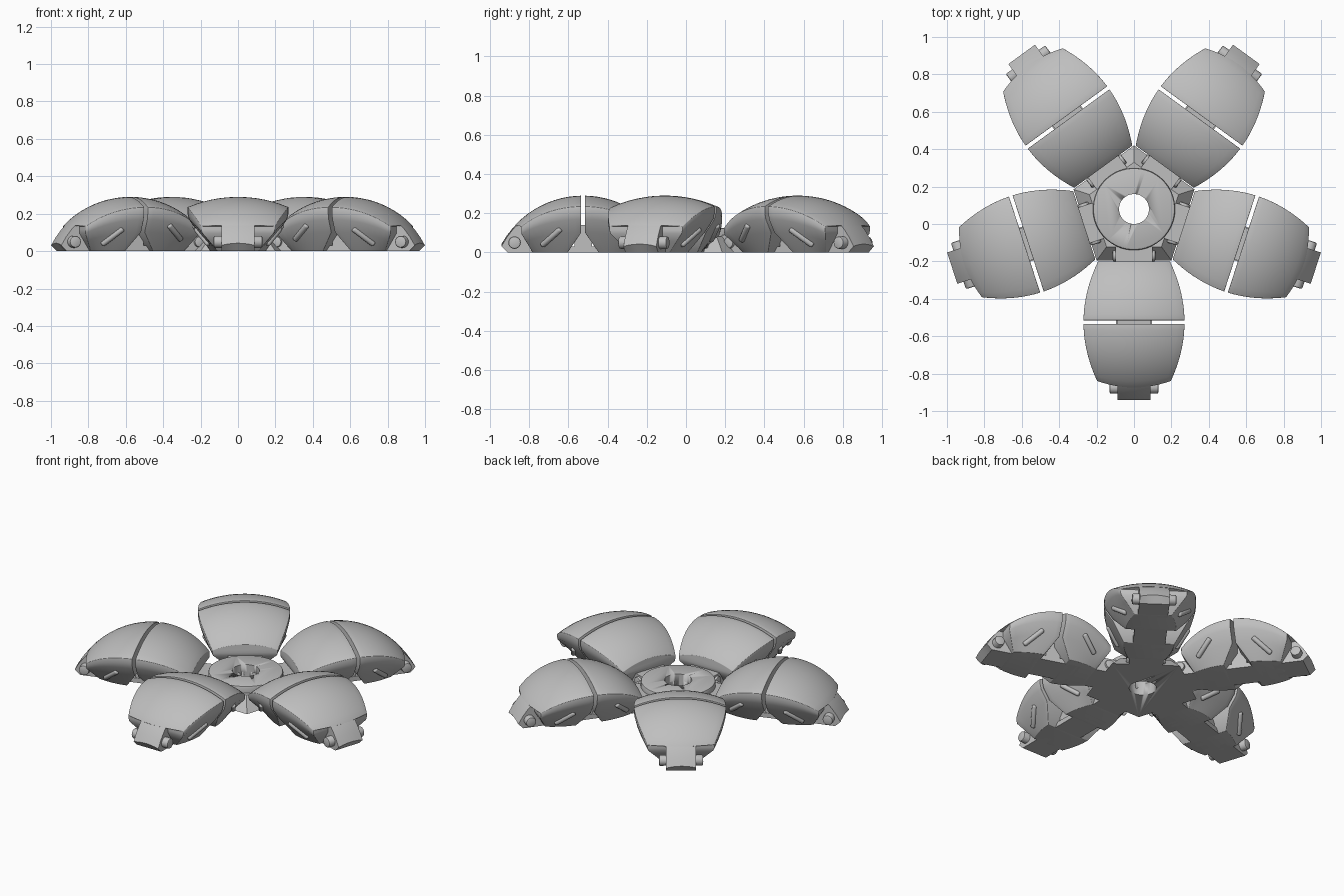
import bpy, bmesh, math
from mathutils import Matrix, Vector

if "Cube" in bpy.data.objects:
    bpy.data.objects.remove(bpy.data.objects["Cube"], do_unlink=True)

# One plain grey plastic for everything
grey = bpy.data.materials.new("plain_grey")
grey.use_nodes = True
colour = (0.52, 0.52, 0.52, 1)
grey.diffuse_color = colour
grey.node_tree.nodes["Principled BSDF"].inputs["Base Color"].default_value = colour

CENTRE = Vector((0, 0.08, 0))   # hub axis
MID = 0.605                     # radius of the knuckle between two segments
ARMS = 5


def finish(bm, name, bevel=0.0, segments=2):
    """Round the hard edges, shade smooth and return the mesh."""
    bmesh.ops.recalc_face_normals(bm, faces=bm.faces[:])
    if bevel:
        hard = [e for e in bm.edges
                if len(e.link_faces) == 2 and e.calc_face_angle(0) > math.radians(42)]
        bmesh.ops.bevel(bm, geom=hard, offset=bevel, segments=segments,
                        profile=0.5, affect='EDGES', clamp_overlap=True)
    mesh = bpy.data.meshes.new(name)
    bm.to_mesh(mesh)
    bm.free()
    mesh.materials.append(grey)
    mesh.polygons.foreach_set("use_smooth", [True] * len(mesh.polygons))
    mesh.set_sharp_from_angle(angle=math.radians(35))
    return mesh


def add(mesh, name, turn=0.0, at=CENTRE):
    ob = bpy.data.objects.new(name, mesh)
    ob.location = at
    ob.rotation_euler.z = turn
    bpy.context.scene.collection.objects.link(ob)
    return ob


def on_arms(mesh):
    for k in range(ARMS):
        add(mesh, f"{mesh.name}_{k + 1}", math.radians(-90 + 72 * k))


def dome(d, v):
    """Height of the shell, d along the arm from the knuckle, v across."""
    return math.sqrt(0.2275 - d * d - 0.68 * v * v) - 0.187


def half_width(d):
    return 0.27 - 0.74 * d * d


def loft(bm, rings):
    rows = [[bm.verts.new(p) for p in ring] for ring in rings]
    n = len(rows[0])
    for a, b in zip(rows, rows[1:]):
        for i in range(n):
            j = (i + 1) % n
            bm.faces.new((a[i], a[j], b[j], b[i]))
    # caps made of strips between mirrored points
    for row in (rows[0], rows[-1]):
        for i in range(n // 2 - 1):
            quad = [row[i], row[i + 1], row[n - 2 - i], row[n - 1 - i]]
            bm.faces.new(list(dict.fromkeys(quad)))


# Side levels: share of the half width, share of the rim height
LEVELS = [(0.55, 0), (0.80, 0.43), (0.97, 0.72), (1, 0.86)]


def segment(name, side, length, bulge, steps=10):
    rings = []
    for s in range(steps + 1):
        t = s / steps
        d0 = 0.01 + (length - 0.01) * t
        w = half_width(d0)
        rim = dome(d0, w)
        left = []
        for f, h in LEVELS:
            near = 0.01 + 0.16 * max(0, 0.43 - h)
            far = length - 0.08 * max(0, 0.72 - h)
            left.append((MID + side * (near + (far - near) * t), f * w, h * rim))
        top = []
        for i in range(14):
            f = 1 - 2 * i / 13
            d = d0 + bulge * (1 - f * f) * t
            top.append((MID + side * d, f * w, dome(d, f * w)))
        right = [(x, -y, z) for x, y, z in reversed(left)]
        rings.append(left + top + right)
    bm = bmesh.new()
    loft(bm, rings)
    on_arms(finish(bm, name, 0.014, 3))


segment("inner_segment", -1, 0.325, 0.0)
segment("outer_segment", 1, 0.315, 0.035)

# Square finger tab at the end of each arm
rings = []
for i in range(7):
    v = -0.088 + 0.176 * i / 6
    top = [(MID + d, v, dome(d, v) - 0.002) for d in (0.417, 0.39, 0.36, 0.33, 0.3, 0.27)]
    rings.append([(MID + 0.2, v, 0), (MID + 0.385, v, 0)] + top)
bm = bmesh.new()
rows = [[bm.verts.new(p) for p in r] for r in rings]
for a, b in zip(rows, rows[1:]):
    for i in range(len(a)):
        j = (i + 1) % len(a)
        bm.faces.new((a[i], a[j], b[j], b[i]))
bm.faces.new(rows[0])
bm.faces.new(rows[-1])
on_arms(finish(bm, "finger_tab"))


def rod(bm, a, b, radius):
    a, b = Vector(a), Vector(b)
    turn = (b - a).to_track_quat('Z', 'Y').to_matrix().to_4x4()
    bmesh.ops.create_cone(bm, cap_ends=True, segments=20, radius1=radius, radius2=radius,
                          depth=(b - a).length,
                          matrix=Matrix.Translation((a + b) / 2) @ turn)


def cross_pin(name, u, z, radius, half):
    bm = bmesh.new()
    rod(bm, (u, -half, z), (u, half, z), radius)
    on_arms(finish(bm, name, 0.008))


cross_pin("tip_pin", 0.955, 0.05, 0.032, 0.13)
cross_pin("knuckle_pin", MID, 0.11, 0.025, 0.09)
cross_pin("hub_pin", 0.25, 0.05, 0.03, 0.115)


def block(name, u0, u1, half, z0, z1):
    bm = bmesh.new()
    size = Matrix.Diagonal((u1 - u0, 2 * half, z1 - z0, 1))
    place = Matrix.Translation(((u0 + u1) / 2, 0, (z0 + z1) / 2))
    bmesh.ops.create_cube(bm, size=1, matrix=place @ size)
    on_arms(finish(bm, name))


# Hinge blocks and the link under each knuckle
block("link_plate", 0.43, 0.755, 0.095, 0, 0.03)
block("knuckle_block", 0.56, 0.65, 0.09, 0.03, 0.14)
block("hub_hinge", 0.2, 0.36, 0.1, 0, 0.09)

# Slanted grip ribs on the segment sides
for name, side, (d1, z1), (d2, z2) in (("inner_rib", -1, (0.14, 0.14), (0.23, 0.06)),
                                       ("outer_rib", 1, (0.115, 0.12), (0.21, 0.035))):
    bm = bmesh.new()
    for sign in (-1, 1):
        ends = []
        for d, z in ((d1, z1), (d2, z2)):
            w = half_width(d)
            f = 0.55 + 0.42 * z / (0.72 * dome(d, w))
            ends.append((MID + side * d, sign * f * w, z))
        rod(bm, *ends, 0.015)
    on_arms(finish(bm, name, 0.009, 3))


# Hub: five-cornered base and round cap, both bored through
def bored(name, sides, r1, r2, z0, z1, bevel, spin):
    bm = bmesh.new()
    bmesh.ops.create_cone(bm, cap_ends=True, segments=sides, radius1=r1, radius2=r2,
                          depth=z1 - z0,
                          matrix=Matrix.Translation((0, 0, (z0 + z1) / 2))
                          @ Matrix.Rotation(spin, 4, 'Z'))
    ob = add(finish(bm, name, bevel), name)
    cut = ob.modifiers.new("bore", 'BOOLEAN')
    cut.operation = 'DIFFERENCE'
    cut.solver = 'EXACT'
    cut.object = cutter


bm = bmesh.new()
rod(bm, (0, 0, -0.1), (0, 0, 0.4), 0.08)
bmesh.ops.delete(bm, geom=bm.verts[:], context='VERTS')
bmesh.ops.create_cone(bm, cap_ends=True, segments=48, radius1=0.08, radius2=0.08, depth=0.8)
cutter = add(finish(bm, "bore_cutter"), "bore_cutter")
cutter.hide_render = True
cutter.hide_viewport = True
cutter.display_type = 'WIRE'

# a corner of the base points between every two arms
first = bmesh.new()
probe = bmesh.ops.create_cone(first, segments=5, radius1=1, radius2=1, depth=1)["verts"][0].co
spin = math.pi / 2 - math.atan2(probe.y, probe.x)
first.free()
bored("hub_base", 5, 0.34, 0.25, 0, 0.08, 0, spin)
bored("hub_cap", 64, 0.22, 0.22, 0.04, 0.125, 0.012, 0)
